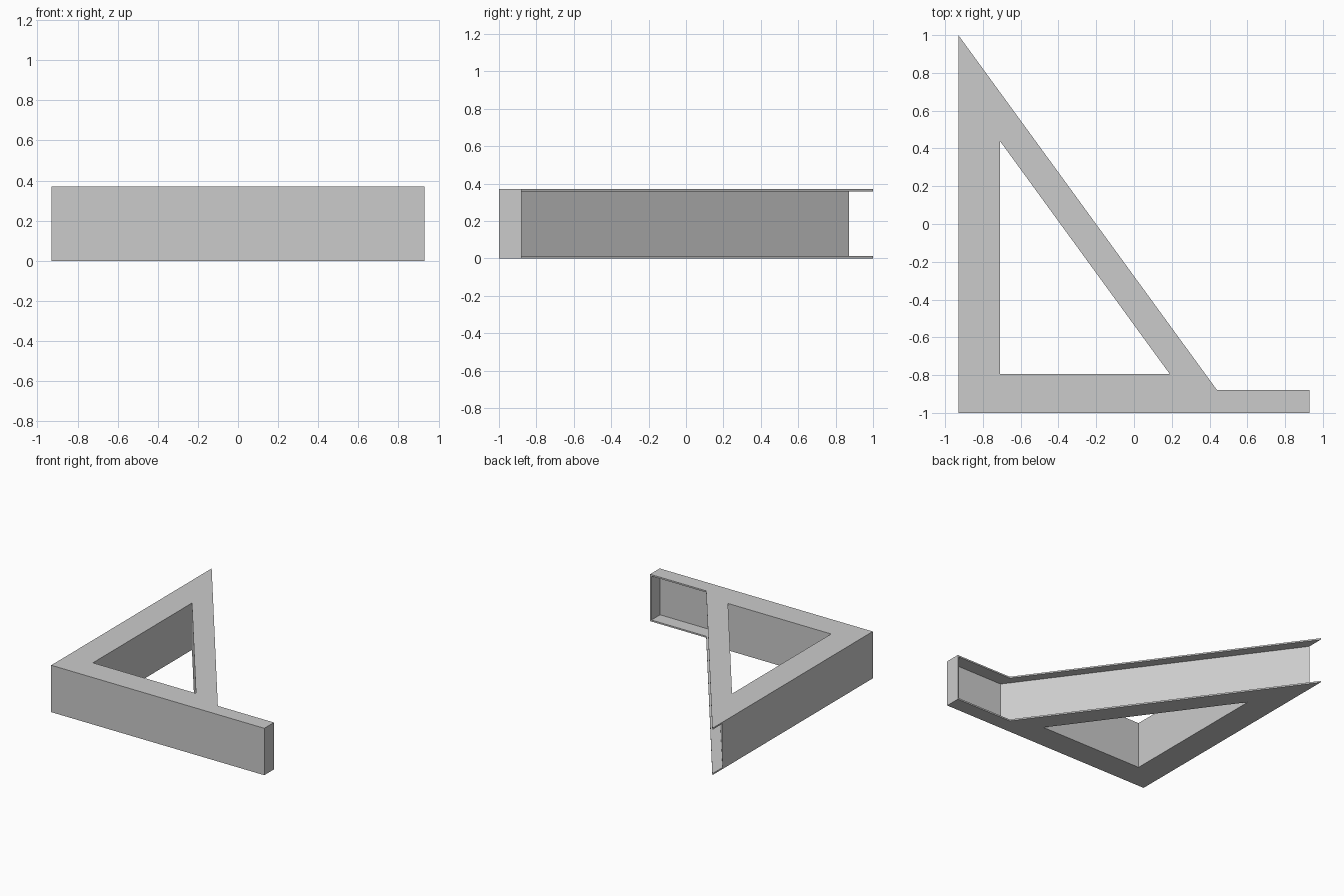
import bpy, bmesh

if "Cube" in bpy.data.objects:
    bpy.data.objects.remove(bpy.data.objects["Cube"], do_unlink=True)

HEIGHT, SHEET = 0.37, 0.012
LEFT, RIGHT, FRONT, BACK = -0.93, 0.93, -1.0, 1.0
LIP = -0.88                      # back edge of the projecting arm

grey = bpy.data.materials.new("plain grey")
grey.use_nodes = True
grey.diffuse_color = (0.6, 0.6, 0.6, 1)
grey.node_tree.nodes["Principled BSDF"].inputs["Base Color"].default_value = (0.6, 0.6, 0.6, 1)


def prism(name, loops, z0, z1):
    """Extrude a flat outline, with optional holes, from z0 to z1."""
    bm = bmesh.new()
    edges = []
    for loop in loops:
        verts = [bm.verts.new((x, y, z0)) for x, y in loop]
        edges += [bm.edges.new((a, b)) for a, b in zip(verts, verts[1:] + verts[:1])]
    bmesh.ops.triangle_fill(bm, edges=edges, use_beauty=True)
    out = bmesh.ops.extrude_face_region(bm, geom=bm.faces[:], use_keep_orig=True)
    top = [g for g in out["geom"] if isinstance(g, bmesh.types.BMVert)]
    bmesh.ops.translate(bm, verts=top, vec=(0, 0, z1 - z0))
    bmesh.ops.recalc_face_normals(bm, faces=bm.faces[:])
    mesh = bpy.data.meshes.new(name)
    bm.to_mesh(mesh)
    bm.free()
    mesh.materials.append(grey)
    obj = bpy.data.objects.new(name, mesh)
    bpy.context.collection.objects.link(obj)
    return obj


# Triangular opening shared by all layers
opening = [(-0.71, -0.795), (0.19, -0.795), (-0.71, 0.44)]

# Top and bottom plates
plate = [(LEFT, FRONT), (RIGHT, FRONT), (RIGHT, LIP), (0.44, LIP), (LEFT, BACK)]
prism("bottom_plate", [plate, opening], 0, SHEET)
prism("top_plate", [plate, opening], HEIGHT - SHEET, HEIGHT)

# Walls between the plates: recessed sloping side, thin front wall and end cap
inner_front, inner_end = FRONT + SHEET, RIGHT - SHEET
walls = [(LEFT, FRONT), (RIGHT, FRONT), (RIGHT, LIP), (inner_end, LIP),
         (inner_end, inner_front), (0.435, inner_front), (LEFT, 0.872)]
prism("frame_walls", [walls, opening], SHEET, HEIGHT - SHEET)
